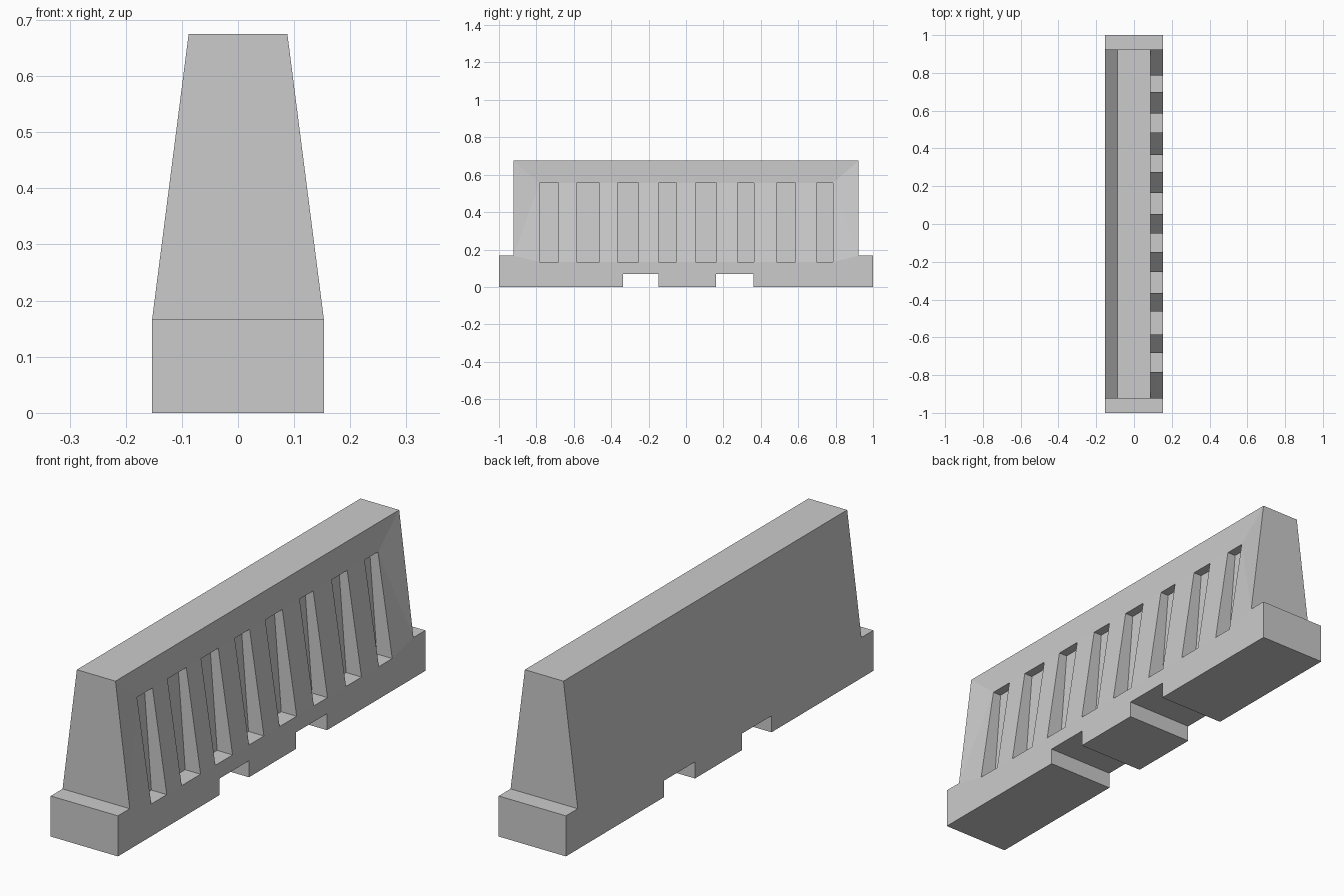
import bpy
import bmesh

cube = bpy.data.objects.get("Cube")
if cube:
    bpy.data.objects.remove(cube, do_unlink=True)

# One plain concrete colour
concrete = bpy.data.materials.new("concrete grey")
concrete.use_nodes = True
GREY = (0.6, 0.6, 0.6, 1)
concrete.diffuse_color = GREY
concrete.node_tree.nodes["Principled BSDF"].inputs["Base Color"].default_value = GREY

FOOT, TOP = 0.153, 0.088            # half widths at foot and crest
LEDGE, SHOULDER, HEAD, CREST = 0.133, 0.167, 0.555, 0.675
END = 0.923                         # half length of the wall
BACK_LOW, BACK_HIGH = 0.083, 0.05   # recess back wall
SLOTS = [(-.783, -.682), (-.585, -.462), (-.366, -.254), (-.147, -.05),
         (.052, .163), (.275, .364), (.484, .585), (.698, .785)]
NOTCHES = [(-.338, -.147), (.16, .361)]


def finish(bm, name):
    bmesh.ops.remove_doubles(bm, verts=bm.verts, dist=0.0001)
    bmesh.ops.recalc_face_normals(bm, faces=bm.faces)
    mesh = bpy.data.meshes.new(name)
    bm.to_mesh(mesh)
    bm.free()
    mesh.materials.append(concrete)
    obj = bpy.data.objects.new(name, mesh)
    bpy.context.collection.objects.link(obj)


# Base: side outline with two lifting notches and raised end feet
outline = [(-1, 0)]
for a, b in NOTCHES:
    outline += [(a, 0), (a, .068), (b, .068), (b, 0)]
outline += [(1, 0), (1, SHOULDER), (END, SHOULDER), (END, LEDGE),
            (-END, LEDGE), (-END, SHOULDER), (-1, SHOULDER)]
bm = bmesh.new()
face = bm.faces.new([bm.verts.new((-FOOT, y, z)) for y, z in outline])
ext = bmesh.ops.extrude_face_region(bm, geom=[face])
bmesh.ops.translate(bm, vec=(2 * FOOT, 0, 0),
                    verts=[v for v in ext["geom"] if isinstance(v, bmesh.types.BMVert)])
finish(bm, "base")

# Wall
bm = bmesh.new()


def poly(*points):
    bm.faces.new([bm.verts.new(p) for p in points])


def strip(a, b, low, high):
    """Panel from y=a to y=b between two (x, z) levels."""
    poly((low[0], a, low[1]), (low[0], b, low[1]),
         (high[0], b, high[1]), (high[0], a, high[1]))


# Plain side and crest
strip(-END, END, (-FOOT, LEDGE), (-FOOT, SHOULDER))
strip(-END, END, (-FOOT, SHOULDER), (-TOP, CREST))
strip(-END, END, (-TOP, CREST), (TOP, CREST))

# Recesses, each with a back, a ceiling and two cheeks
for a, b in SLOTS:
    strip(a, b, (TOP, HEAD), (TOP, CREST))
    strip(a, b, (BACK_LOW, LEDGE), (BACK_HIGH, HEAD))
    strip(a, b, (BACK_HIGH, HEAD), (TOP, HEAD))
    for y in (a, b):
        poly((FOOT, y, LEDGE), (TOP, y, HEAD), (BACK_HIGH, y, HEAD), (BACK_LOW, y, LEDGE))

# Ribs between recesses
for (_, a), (b, _) in zip(SLOTS, SLOTS[1:]):
    strip(a, b, (FOOT, LEDGE), (TOP, HEAD))
    strip(a, b, (TOP, HEAD), (TOP, CREST))

# End faces and the folded panels joining them to the outer recesses
for end, y in ((-END, SLOTS[0][0]), (END, SLOTS[-1][1])):
    crest, shoulder = (TOP, end, CREST), (FOOT, end, SHOULDER)
    head, sill = (TOP, y, HEAD), (FOOT, y, LEDGE)
    poly(crest, shoulder, (-FOOT, end, SHOULDER), (-TOP, end, CREST))
    poly(crest, (TOP, y, CREST), head)
    poly(crest, head, shoulder)
    poly(shoulder, head, sill)
    poly(shoulder, sill, (FOOT, end, LEDGE))
finish(bm, "wall")
